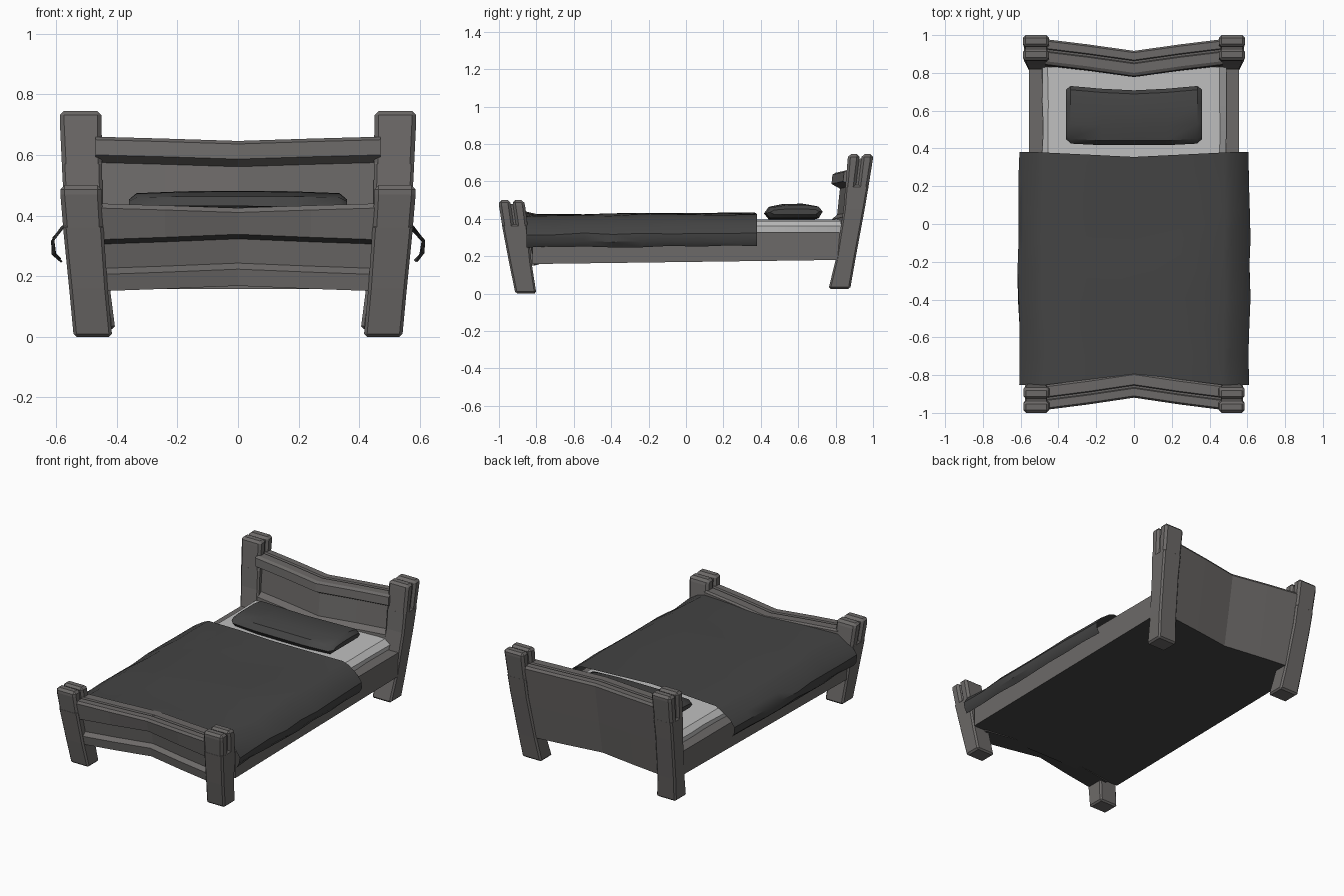
import bpy, bmesh, math, random
from mathutils import Vector

if "Cube" in bpy.data.objects:
    bpy.data.objects.remove(bpy.data.objects["Cube"])

random.seed(4)


def material(name, rgb):
    m = bpy.data.materials.new(name)
    m.diffuse_color = (*rgb, 1)
    m.use_nodes = True
    m.node_tree.nodes["Principled BSDF"].inputs["Base Color"].default_value = m.diffuse_color
    return m


WOOD = material("grey wood", (0.15, 0.142, 0.138))
DARK = material("dark cloth", (0.058, 0.058, 0.058))
SHEET = material("pale sheet", (0.52, 0.52, 0.52))


def loft(name, rings, mat, closed=True, caps=True, bevel=0, smooth=None, under=None):
    """Skin a list of equal-length point rings; 'under' colours downward faces."""
    bm = bmesh.new()
    vs = [[bm.verts.new(p) for p in r] for r in rings]
    n = len(rings[0])
    for a, b in zip(vs, vs[1:]):
        for i in range(n if closed else n - 1):
            j = (i + 1) % n
            bm.faces.new((a[i], a[j], b[j], b[i]))
    if caps:
        bm.faces.new(vs[0])
        bm.faces.new(vs[-1])
    bmesh.ops.recalc_face_normals(bm, faces=bm.faces)
    if not closed and sum(f.normal.z for f in bm.faces) < 0:
        bmesh.ops.reverse_faces(bm, faces=bm.faces)
    bm.normal_update()
    if under:
        for f in bm.faces:
            if f.normal.z < -0.9:
                f.material_index = 1
    me = bpy.data.meshes.new(name)
    bm.to_mesh(me)
    bm.free()
    me.materials.append(mat)
    if under:
        me.materials.append(under)
    ob = bpy.data.objects.new(name, me)
    bpy.context.collection.objects.link(ob)
    if smooth:
        me.shade_smooth()
        me.set_sharp_from_angle(angle=math.radians(smooth))
    if bevel:
        mod = ob.modifiers.new("bevel", "BEVEL")
        mod.width = bevel
        mod.segments = 1
    return ob


def rect(x0, x1, y0, y1, z):
    return [(x0, y0, z), (x1, y0, z), (x1, y1, z), (x0, y1, z)]


def at(levels, z):
    """Interpolate (z, x0, x1, y0, y1) levels at height z."""
    for a, b in zip(levels, levels[1:]):
        if z <= b[0]:
            t = (z - a[0]) / (b[0] - a[0])
            return [p + (q - p) * t for p, q in zip(a[1:], b[1:])]
    return list(levels[-1][1:])


def post(name, levels, split):
    """Leg up to 'split', then two upright bars with a groove between them."""
    top = levels[-1][0]
    for side, s in (("left", -1), ("right", 1)):
        def section(z, part):
            x0, x1, y0, y1 = at(levels, z)
            m = (y0 + y1) / 2
            if part == "front":
                y1 = m - 0.006
            elif part == "back":
                y0 = m + 0.006
            elif part == "core":
                x0, x1, y0, y1 = x0 + 0.014, x1 - 0.014, m - 0.02, m + 0.02
            return rect(s * x0, s * x1, y0, y1, z)
        zs = [l[0] for l in levels if l[0] < split] + [split]
        loft(f"{side}_{name}_leg", [section(z, "") for z in zs], WOOD, bevel=0.01)
        for part in ("front", "back"):
            loft(f"{side}_{name}_{part}_bar",
                 [section(split - 0.03, part), section(top - 0.03, part), section(top, part)],
                 WOOD, bevel=0.014)
        loft(f"{side}_{name}_core", [section(split - 0.05, "core"), section(top - 0.022, "core")], WOOD)


# Corner posts: z, inner x, outer x, front y, back y
post("foot_post", [(0.0, 0.415, 0.542, -0.912, -0.80), (0.16, 0.43, 0.557, -0.945, -0.825),
                   (0.45, 0.45, 0.586, -1.0, -0.855), (0.50, 0.45, 0.586, -1.0, -0.868)], 0.37)
post("head_post", [(0.025, 0.405, 0.54, 0.762, 0.878), (0.18, 0.425, 0.555, 0.80, 0.905),
                   (0.45, 0.447, 0.575, 0.842, 0.955), (0.70, 0.45, 0.588, 0.862, 0.998),
                   (0.745, 0.45, 0.588, 0.868, 1.0)], 0.58)


def board(name, profile, dy, split, low, high):
    """End board: a profile across x that bends inwards at the middle."""
    rings = []
    for x in (-0.47, -0.24, 0, 0.24, 0.47):
        t = 1 - abs(x) / 0.47
        t = t * (0.85 + 0.15 * t)
        rings.append([(x, y + dy * t, z + (low if z < split else high) * t) for y, z in profile])
    loft(name, rings, WOOD, under=DARK)


def f(z):
    return -0.91 - 0.175 * z


def g(z):
    return 0.872 + 0.165 * z


# Footboard with a sunk outer panel and a groove along the top
board("footboard", [(f(.15), .15), (f(.205), .205), (f(.225) + .03, .225), (f(.305) + .03, .305),
                    (f(.32), .32), (f(.425), .425), (f(.44) + .012, .44), (-.935, .44), (-.93, .428),
                    (-.92, .428), (-.915, .44), (-.862, .44), (-.852, .43), (-.85, .36), (-.81, .15)],
      0.065, 0.35, 0.018, -0.015)
# Headboard with a sunk inner panel under a moulding
board("headboard", [(g(.18), .18), (g(.40), .40), (g(.645), .645), (g(.66) - .012, .66), (.93, .66),
                    (.925, .648), (.915, .648), (.91, .66), (.862, .66), (.845, .65), (.84, .60),
                    (.885, .575), (.87, .435), (.84, .41), (.815, .18)],
      -0.062, 0.3, 0.0, -0.014)

# Bed frame: side rails with the dark underside
loft("bed_frame", [[(-.555, y, b), (.555, y, b), (.555, y, .33), (-.555, y, .33)]
                   for y, b in ((-.82, .158), (.82, .18))], WOOD, under=DARK)

# Mattress with soft edges
prof = [(-.485, .31), (-.485, .36), (-.455, .388), (-.2, .396), (.2, .396),
        (.455, .388), (.485, .36), (.485, .31)]
loft("mattress", [[(x + random.uniform(-.006, .006), y, z) for x, z in prof]
                  for y in (-.82, -.4, 0, .3, .5, .65, .83)], SHEET, smooth=30)

# Blanket: a draped open sheet, slightly uneven
half = [(0, .432), (.25, .43), (.47, .425), (.512, .405), (.575, .365), (.607, .325), (.605, .28), (.585, .255)]
drape = [(-x, z) for x, z in reversed(half[1:])] + half
rows = []
for k in range(9):
    t = k / 8
    rows.append([])
    for x, z in drape:
        edge = abs(x) / 0.6
        y = -0.853 + t * (1.208 + 0.025 * min(1, edge * 1.2))
        wide = 1 + 0.012 * math.sin(math.pi * t) - 0.01 * math.exp(-((t - .15) / .1) ** 2)
        rows[-1].append((x * wide + (random.uniform(-.004, .004) if x else 0), y,
                         z + random.uniform(-.005, .005) - 0.008 * (1 - t)))
loft("blanket", rows, DARK, closed=False, caps=False, smooth=35)

# Pillow: flattened oval section, pinched at the ends
oval = [(-.13, -.04), (-.155, -.01), (-.13, .025), (-.05, .04), (.06, .042),
        (.13, .03), (.15, 0), (.13, -.04)]
rows = []
for x, sy, sz in ((-.36, .86, .35), (-.335, 1, .85), (-.17, .98, 1), (0, .95, 1.02),
                  (.17, .98, 1), (.335, 1, .85), (.36, .86, .35)):
    bend = 0.018 * (abs(x) / .36) ** 2
    rows.append([(x, .565 + bend + y * sy, .438 + z * sz) for y, z in oval])
loft("pillow", rows, DARK, smooth=35)
